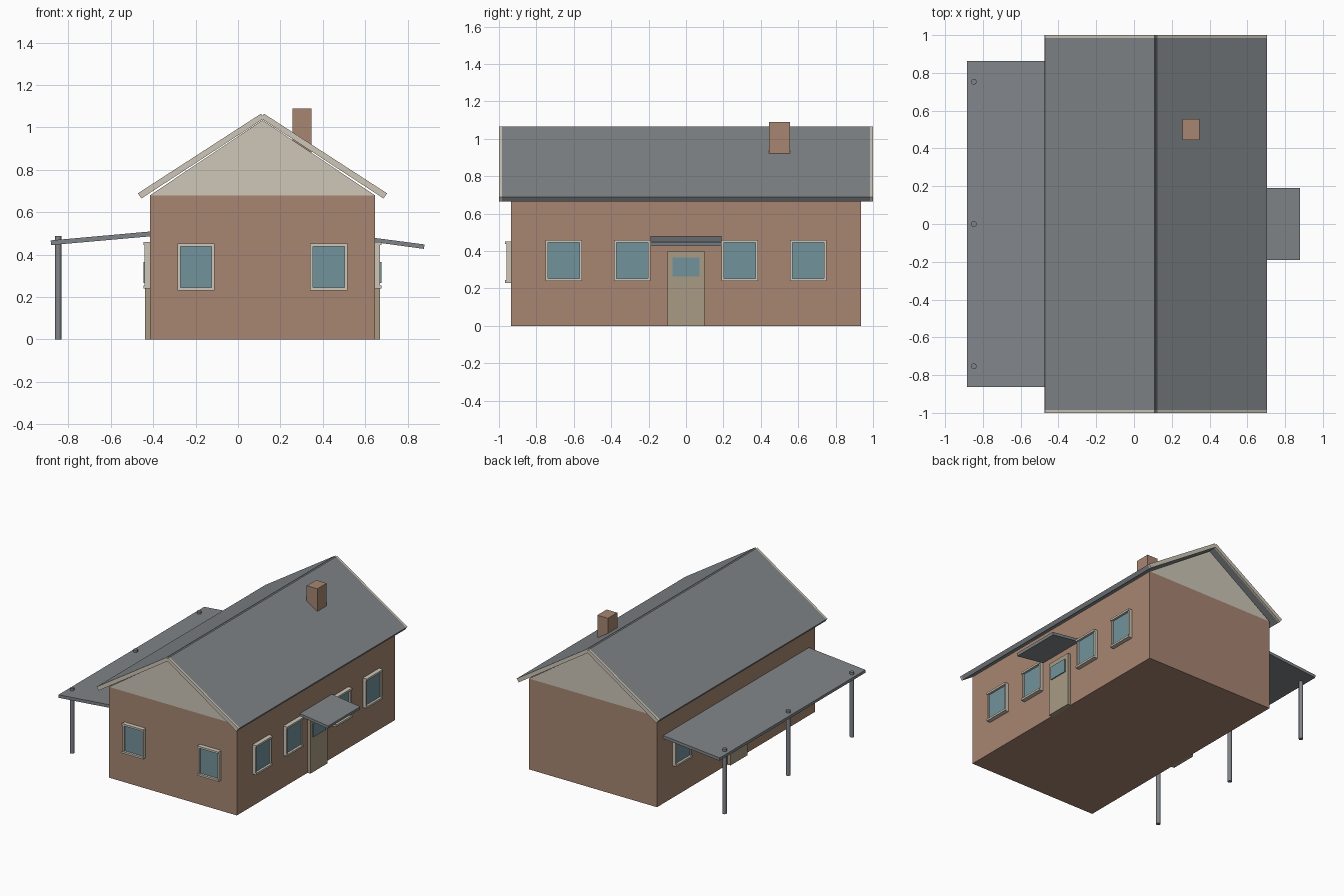
import bpy, bmesh, math
from mathutils import Vector, Matrix

if "Cube" in bpy.data.objects:
    bpy.data.objects.remove(bpy.data.objects["Cube"])


def mat(name, col):
    m = bpy.data.materials.new(name)
    m.diffuse_color = (*col, 1)
    m.use_nodes = True
    m.node_tree.nodes["Principled BSDF"].inputs["Base Color"].default_value = m.diffuse_color
    return m


BRICK = mat("brick", (0.39, 0.24, 0.17))
CREAM = mat("cream", (0.62, 0.57, 0.48))
GLASS = mat("glass", (0.17, 0.29, 0.33))
DOOR = mat("door_paint", (0.39, 0.33, 0.23))
SLATE = mat("slate", (0.22, 0.235, 0.25))


def finish(name, bm, material):
    bmesh.ops.recalc_face_normals(bm, faces=bm.faces[:])
    me = bpy.data.meshes.new(name)
    bm.to_mesh(me)
    bm.free()
    me.materials.append(material)
    ob = bpy.data.objects.new(name, me)
    bpy.context.collection.objects.link(ob)
    return ob


def prism(name, pts, y0, y1, material):
    """Extrude an x-z outline along y."""
    bm = bmesh.new()
    face = bm.faces.new([bm.verts.new((x, y0, z)) for x, z in pts])
    ext = bmesh.ops.extrude_face_region(bm, geom=[face])
    verts = [v for v in ext["geom"] if isinstance(v, bmesh.types.BMVert)]
    bmesh.ops.translate(bm, verts=verts, vec=(0, y1 - y0, 0))
    return finish(name, bm, material)


def boxes(name, specs, material, frame=Matrix()):
    """One object from several (min corner, max corner) boxes, placed by frame."""
    bm = bmesh.new()
    for lo, hi in specs:
        lo, hi = Vector(lo), Vector(hi)
        m = Matrix.Translation((lo + hi) / 2) @ Matrix.Diagonal((*(hi - lo), 1))
        bmesh.ops.create_cube(bm, size=1, matrix=frame @ m)
    return finish(name, bm, material)


def wall_frame(origin, angle):
    """Local x runs along the wall, local -y points outwards."""
    return Matrix.Translation(origin) @ Matrix.Rotation(angle, 4, 'Z')


def window(name, frame, w, z0, z1):
    h, b = w / 2, 0.014
    boxes(name + "_frame", [
        ((-h, -0.025, z0 + b), (-h + b, 0.01, z1 - b)),
        ((h - b, -0.025, z0 + b), (h, 0.01, z1 - b)),
        ((-h, -0.032, z0), (h, 0.01, z0 + b)),
        ((-h, -0.032, z1 - b), (h, 0.01, z1))], CREAM, frame)
    boxes(name + "_glass", [((-h + b, -0.015, z0 + b), (h - b, 0.01, z1 - b))],
          GLASS, frame)


# Main body and gable
XL, XR, YW, CX, EAVE = -0.415, 0.646, 0.936, 0.1155, 0.68
boxes("walls", [((XL, -YW, 0), (XR, YW, EAVE))], BRICK)
prism("gable", [(XL, EAVE), (XR, EAVE), (CX, 1.035)], -YW, YW, CREAM)

# Roof slopes with a small ridge notch, and bargeboards at both ends
for side, s in (("left", -1), ("right", 1)):
    outline = [(CX, 1.038), (CX, 1.054), (CX + s * 0.007, 1.065),
               (CX + s * 0.588, 0.689), (CX + s * 0.571, 0.665)]
    prism(f"roof_{side}", outline, -0.985, 0.985, SLATE)
    prism(f"bargeboard_front_{side}", outline, -1.0, -0.985, CREAM)
    prism(f"bargeboard_back_{side}", outline, 0.985, 1.0, CREAM)

# Chimney
boxes("chimney", [((0.258, 0.445, 0.86), (0.346, 0.556, 1.09))], BRICK)

# Windows on the front wall
for i, x in enumerate((-0.198, 0.428)):
    window(f"front_window_{i}", wall_frame((x, -YW, 0), 0), 0.176, 0.23, 0.452)

# Windows and doors on both long walls
for side, x, ang in (("right", XR, math.pi / 2), ("left", XL, -math.pi / 2)):
    for i, y in enumerate((-0.653, -0.288, 0.288, 0.653)):
        window(f"{side}_window_{i}", wall_frame((x, y, 0), ang), 0.195, 0.24, 0.46)
    f = wall_frame((x, 0, 0), ang)
    boxes(f"{side}_door", [((-0.1, -0.024, 0), (0.1, 0.01, 0.4))], DOOR, f)
    boxes(f"{side}_door_glass", [((-0.073, -0.031, 0.265), (0.073, -0.02, 0.365))],
          GLASS, f)

# Long veranda roof on the left, small canopy on the right
prism("veranda_roof", [(XL + 0.01, 0.51), (-0.884, 0.467), (-0.882, 0.445),
                       (XL + 0.01, 0.487)], -0.863, 0.863, SLATE)
prism("door_canopy", [(XR - 0.01, 0.48), (0.88, 0.448), (0.877, 0.427),
                      (XR - 0.01, 0.46)], -0.19, 0.19, SLATE)

# Veranda posts
for i, y in enumerate((-0.753, 0, 0.753)):
    bm = bmesh.new()
    bmesh.ops.create_cone(bm, cap_ends=True, segments=20, radius1=0.015,
                          radius2=0.015, depth=0.487,
                          matrix=Matrix.Translation((-0.848, y, 0.2435)))
    post = finish(f"veranda_post_{i}", bm, SLATE)
    for p in post.data.polygons:
        p.use_smooth = len(p.vertices) == 4
